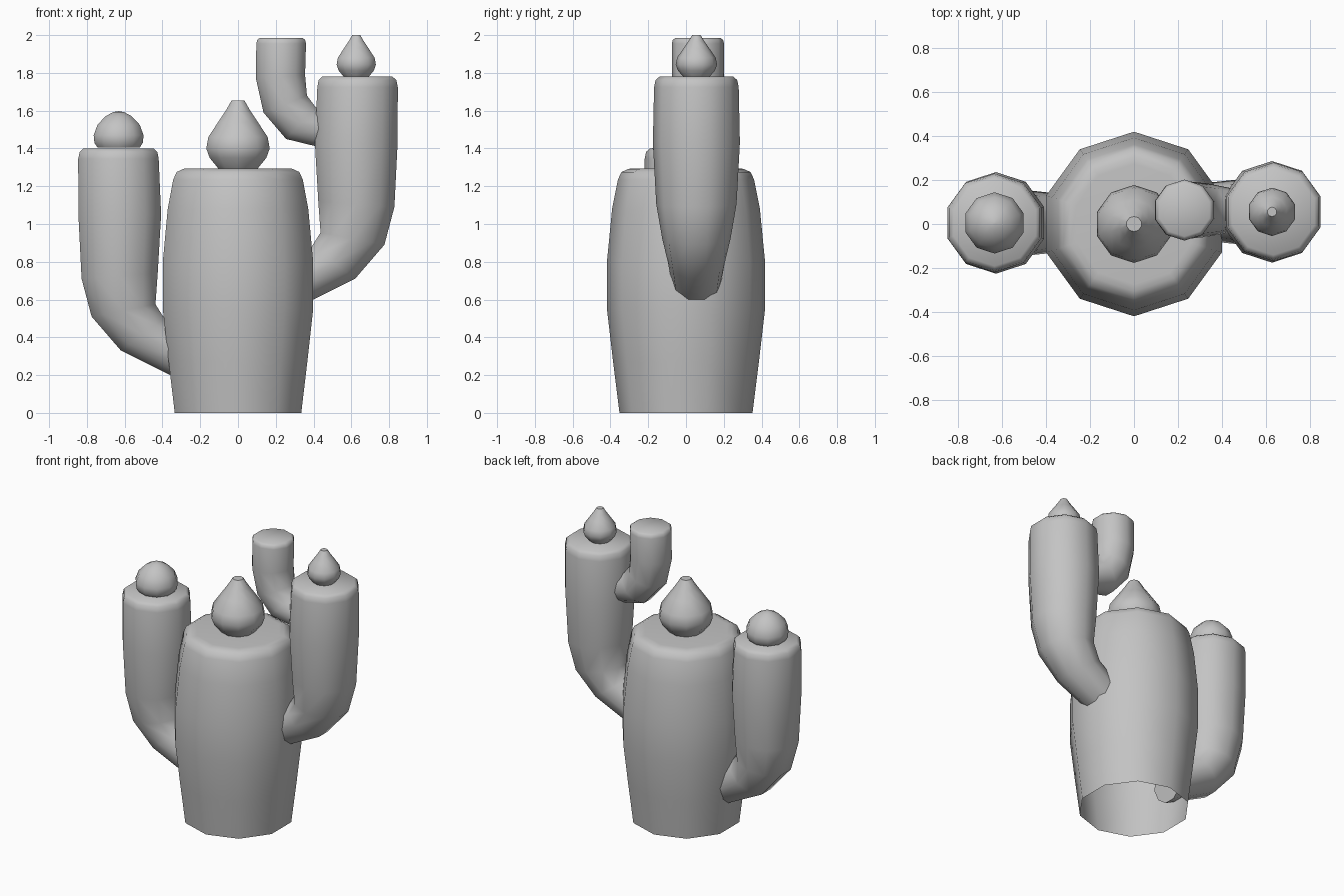
import bpy, bmesh, math
from mathutils import Vector

cube = bpy.data.objects.get("Cube")
if cube:
    bpy.data.objects.remove(cube, do_unlink=True)

SIDES = 10
FLAT = math.cos(math.pi / SIDES)   # flat-to-corner ratio of a ten-sided ring

grey = bpy.data.materials.new("plain grey")
grey.use_nodes = True
grey.diffuse_color = (0.55, 0.55, 0.55, 1)
grey.node_tree.nodes["Principled BSDF"].inputs["Base Color"].default_value = grey.diffuse_color


def loft(name, pairs, y=0.0, cap_start=True):
    """Skin ten-sided rings, each given by its outer and inner point in the xz plane."""
    bm = bmesh.new()
    rings = []
    for (ox, oz), (ix, iz) in pairs:
        outer, inner = Vector((ox, y, oz)), Vector((ix, y, iz))
        centre = (outer + inner) / 2
        across = (outer - centre) / FLAT
        ring = []
        for k in range(SIDES):
            a = 2 * math.pi * (k + 0.5) / SIDES
            side = Vector((0, across.length * math.sin(a), 0))
            ring.append(bm.verts.new(centre + across * math.cos(a) + side))
        rings.append(ring)
    for low, high in zip(rings, rings[1:]):
        for k in range(SIDES):
            n = (k + 1) % SIDES
            bm.faces.new((low[k], low[n], high[n], high[k]))
    bm.faces.new(rings[-1])
    if cap_start:
        bm.faces.new(rings[0])
    bmesh.ops.recalc_face_normals(bm, faces=bm.faces)
    mesh = bpy.data.meshes.new(name)
    bm.to_mesh(mesh)
    bm.free()
    mesh.materials.append(grey)
    obj = bpy.data.objects.new(name, mesh)
    bpy.context.collection.objects.link(obj)
    bpy.ops.object.select_all(action="DESELECT")
    obj.select_set(True)
    bpy.context.view_layer.objects.active = obj
    bpy.ops.object.shade_smooth_by_angle(angle=math.radians(50))
    return obj


def turned(name, profile, x=0.0, y=0.0, z=0.0, scale=1.0, cap_start=True):
    """Upright part from (half width, height) points."""
    pairs = [((x - r * scale, z + h * scale), (x + r * scale, z + h * scale))
             for r, h in profile]
    return loft(name, pairs, y, cap_start)


# Trunk, open underneath
turned("trunk", [(0.335, 0), (0.367, 0.27), (0.398, 0.55), (0.398, 0.8),
                 (0.372, 1.08), (0.343, 1.235), (0.325, 1.275),
                 (0.29, 1.292), (0.26, 1.295)], cap_start=False)

# Main arms: the same bent shape, mirrored and raised on the left
ARM = [((0.29, 0.165), (0.25, 0.40)), ((0.62, 0.33), (0.39, 0.50)),
       ((0.775, 0.51), (0.437, 0.575)), ((0.828, 0.71), (0.425, 0.74)),
       ((0.845, 1.05), (0.407, 1.05)), ((0.846, 1.345), (0.42, 1.345)),
       ((0.838, 1.382), (0.427, 1.382)), ((0.818, 1.4), (0.446, 1.4))]
for name, sign, lift, y in (("right_arm", -1, 0, 0.005), ("left_arm", 1, 0.38, 0.055)):
    loft(name, [((sign * ox, oz + lift), (sign * ix, iz + lift))
                for (ox, oz), (ix, iz) in ARM], y)

# Short branch growing inward from the left arm
loft("upper_branch", [((0.46, 1.40), (0.47, 1.58)), ((0.255, 1.45), (0.41, 1.62)),
                      ((0.135, 1.59), (0.365, 1.68)), ((0.095, 1.77), (0.355, 1.79)),
                      ((0.097, 1.955), (0.36, 1.955)), ((0.102, 1.975), (0.355, 1.975)),
                      ((0.115, 1.985), (0.342, 1.985))], 0.063)

# Pointed buds
BUD = [(0.105, 0), (0.15, 0.055), (0.168, 0.105), (0.157, 0.165),
       (0.105, 0.245), (0.065, 0.305), (0.033, 0.36)]
turned("trunk_bud", BUD, z=1.295)
turned("left_arm_bud", BUD, 0.626, 0.055, 1.778, 0.62)

# Rounded bud
turned("right_arm_bud", [(0.112, 0), (0.128, 0.025), (0.132, 0.065), (0.112, 0.12),
                         (0.07, 0.165), (0.03, 0.187), (0.004, 0.192)],
       -0.632, 0.005, 1.405)
